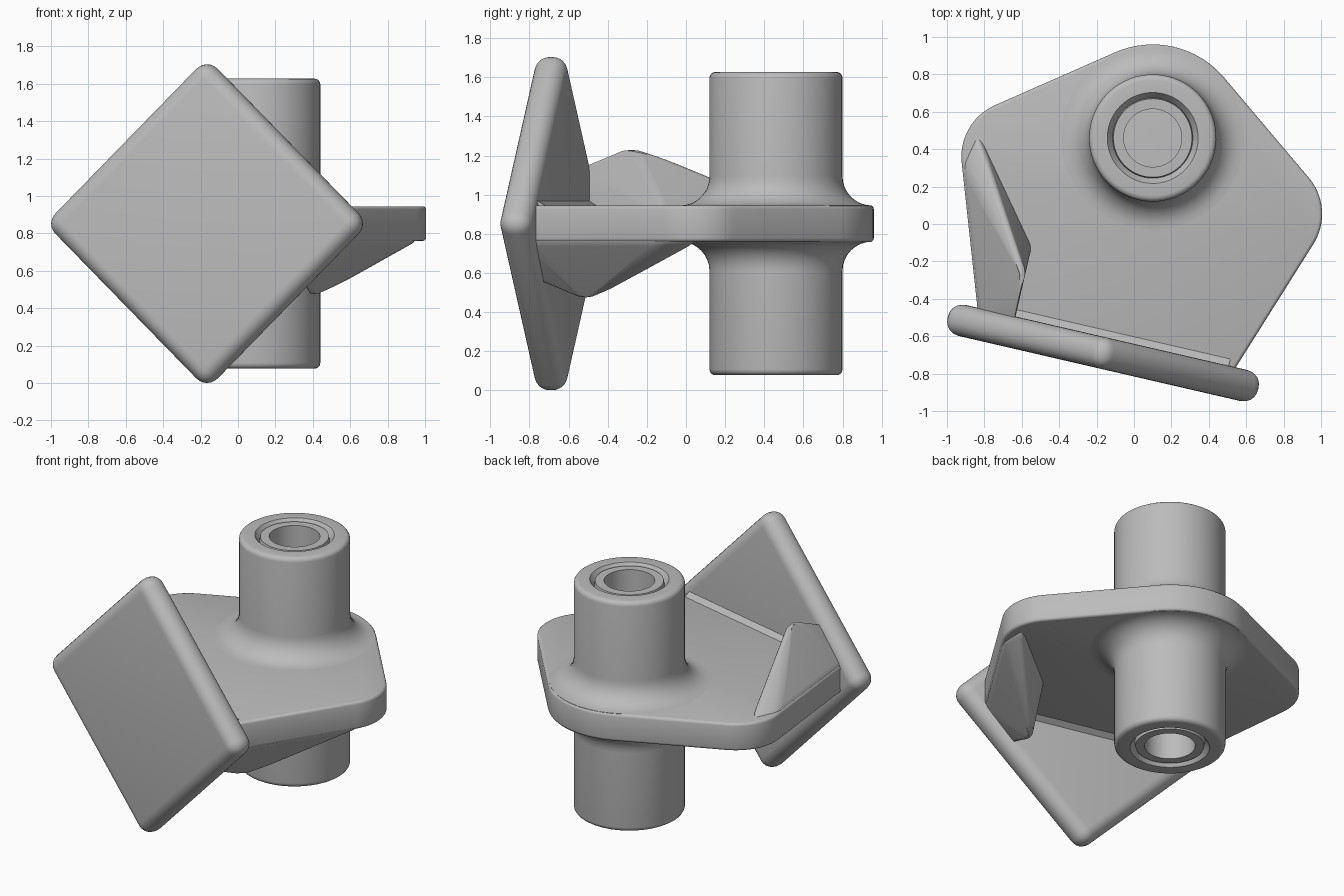
import bpy, bmesh, math
from mathutils import Matrix, Vector

cube = bpy.data.objects.get("Cube")
if cube:
    bpy.data.objects.remove(cube)

grey = bpy.data.materials.new("plain_grey")
grey.use_nodes = True
grey.diffuse_color = (0.5, 0.5, 0.5, 1)
grey.node_tree.nodes["Principled BSDF"].inputs["Base Color"].default_value = (0.5, 0.5, 0.5, 1)

# Frame at the hub centre: y runs along the arm, away from the square plate
FRAME = Matrix.Translation((0.1, 0.46, 0.852)) @ Matrix.Rotation(math.radians(-13), 4, 'Z')
HALF_TURN = Matrix.Rotation(math.pi, 4, 'Y')
T = 0.0925       # half thickness of the arm
END = -1.15      # arm end, buried in the square plate


def finish(bm, name, local=Matrix()):
    bmesh.ops.recalc_face_normals(bm, faces=bm.faces)
    bm.transform(FRAME @ local)
    mesh = bpy.data.meshes.new(name)
    bm.to_mesh(mesh)
    bm.free()
    mesh.materials.append(grey)
    obj = bpy.data.objects.new(name, mesh)
    bpy.context.collection.objects.link(obj)
    bpy.ops.object.select_all(action='DESELECT')
    obj.select_set(True)
    bpy.context.view_layer.objects.active = obj
    bpy.ops.object.shade_smooth_by_angle(angle=math.radians(32))


def arc(cx, cy, r, a0, a1, n):
    angles = [math.radians(a0 + (a1 - a0) * i / n) for i in range(n + 1)]
    return [(cx + r * math.cos(a), cy + r * math.sin(a)) for a in angles]


def round_edges(bm, edges, width, segments):
    bmesh.ops.bevel(bm, geom=edges, offset=width, segments=segments,
                    profile=0.5, affect='EDGES', clamp_overlap=True)


def hull(points):
    bm = bmesh.new()
    for p in points:
        bm.verts.new(p)
    bmesh.ops.convex_hull(bm, input=bm.verts[:])
    bmesh.ops.dissolve_limit(bm, angle_limit=0.02, verts=bm.verts[:], edges=bm.edges[:])
    bmesh.ops.delete(bm, geom=[v for v in bm.verts if not v.link_faces], context='VERTS')
    return bm


# Square plate standing on its corner
bm = bmesh.new()
bmesh.ops.create_cube(bm, size=1)
bm.transform(Matrix.Diagonal((1.25, 0.17, 1.25, 1)))
round_edges(bm, bm.edges[:], 0.078, 6)
finish(bm, "square_plate",
       Matrix.Translation((0, -1.18, 0)) @ Matrix.Rotation(math.pi / 4, 4, 'Y'))

# Flat arm: rounded outline, extruded
half = arc(0, 0, 0.5, 90, 53.6, 8) + arc(0.682, -0.26, 0.3, 53.6, -20.3, 12) + [(0.69, END)]
outline = half + [(-x, y) for x, y in reversed(half[1:])]
bm = bmesh.new()
face = bm.faces.new([bm.verts.new((x, y, -T)) for x, y in outline])
top = bmesh.ops.extrude_face_region(bm, geom=[face])["geom"]
bmesh.ops.translate(bm, verts=[g for g in top if isinstance(g, bmesh.types.BMVert)],
                    vec=(0, 0, 2 * T))
rims = [e for e in bm.edges if abs(e.verts[0].co.z - e.verts[1].co.z) < 0.001]
round_edges(bm, rims, 0.018, 3)
finish(bm, "arm")

# Hub with bore, grooved ends and fillets onto the arm
upper = [(0.155, 0.765), (0.21, 0.765), (0.215, 0.735), (0.243, 0.775)]
upper += arc(0.31, 0.745, 0.03, 90, 0, 4)
upper += arc(0.49, T + 0.15, 0.15, 180, 270, 8)
profile = upper + [(r, -z) for r, z in reversed(upper)]
bm = bmesh.new()
ring = [bm.verts.new((r, 0, z)) for r, z in profile]
edges = [bm.edges.new((ring[i], ring[i - 1])) for i in range(len(ring))]
bmesh.ops.spin(bm, geom=ring + edges, cent=(0, 0, 0), axis=(0, 0, 1),
               angle=2 * math.pi, steps=64, use_merge=False)
bmesh.ops.remove_doubles(bm, verts=bm.verts, dist=0.0005)
finish(bm, "hub")

# Gussets and joint fillets: the same shapes repeated by a half turn
base = [(0.5, END), (0.5, -0.71), (0.92, -0.175), (0.96, -0.364), (0.687, END)]
for side, turn in (("right_lower", Matrix()), ("left_upper", HALF_TURN)):
    pts = [(x, y, z) for x, y in base for z in (0, -T)]
    pts += [(0.5, END, -0.29), (0.5, -0.87, -0.41)]
    bm = hull(pts)
    round_edges(bm, bm.edges[:], 0.03, 4)
    finish(bm, side + "_gusset", turn)

    section = [(-1.12, -T + 0.02), (-1.055, -T + 0.002), (-1.085, -T - 0.012), (-1.12, -T - 0.04)]
    bm = hull([(x, y, z) for x in (-0.67, 0.52) for y, z in section])
    finish(bm, side + "_joint_fillet", turn)
